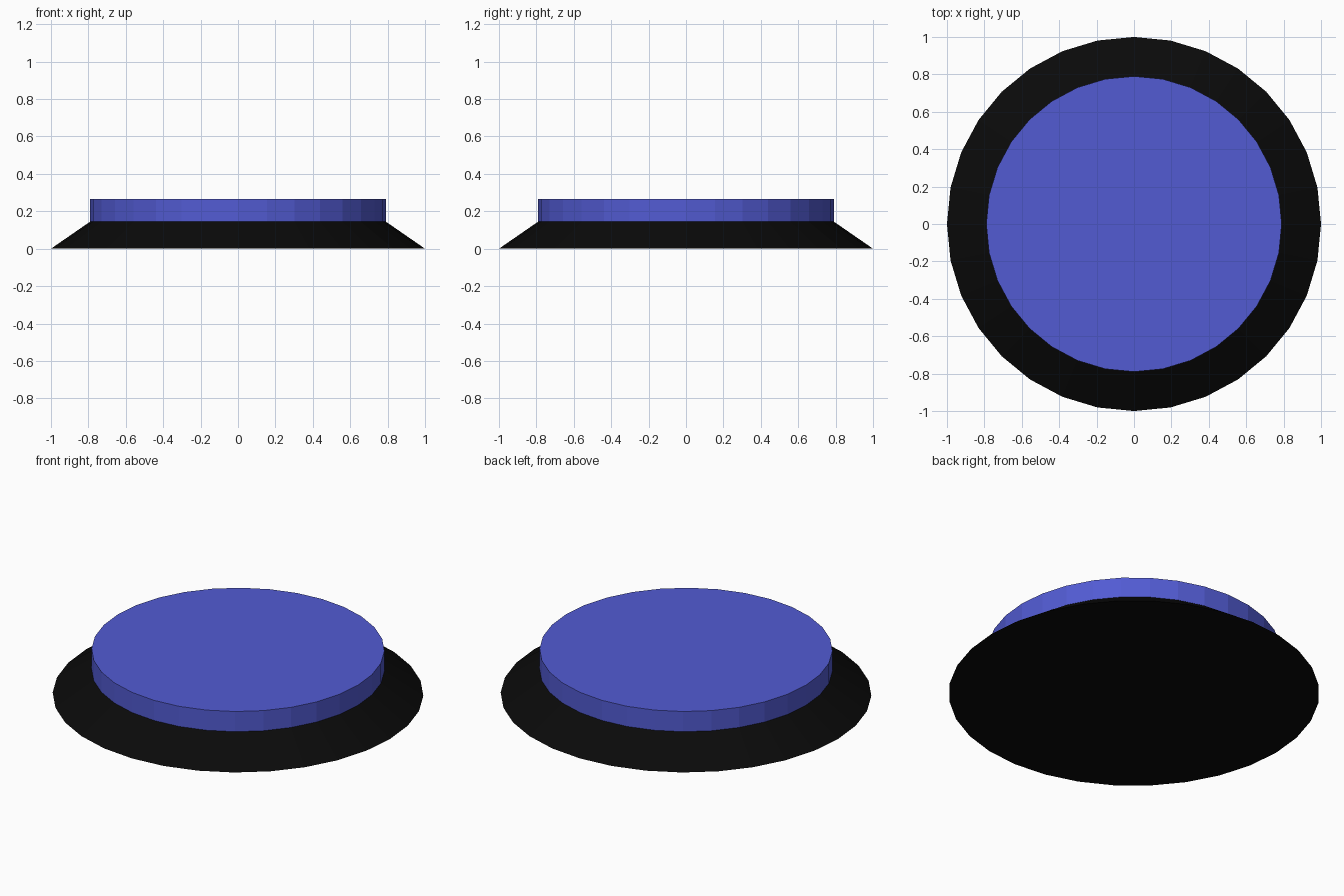
import bpy

if "Cube" in bpy.data.objects:
    bpy.data.objects.remove(bpy.data.objects["Cube"])

SIDES = 32


def material(name, color):
    mat = bpy.data.materials.new(name)
    mat.diffuse_color = (*color, 1.0)
    mat.use_nodes = True
    mat.node_tree.nodes["Principled BSDF"].inputs["Base Color"].default_value = mat.diffuse_color
    return mat


def frustum(name, r_bottom, r_top, z_bottom, z_top, mat):
    bpy.ops.mesh.primitive_cone_add(
        vertices=SIDES, radius1=r_bottom, radius2=r_top,
        depth=z_top - z_bottom, location=(0, 0, (z_bottom + z_top) / 2))
    obj = bpy.context.object
    obj.name = name
    obj.data.materials.append(mat)
    return obj


# Sloped black base
frustum("base", 1.0, 0.79, 0.0, 0.145, material("black", (0.003, 0.003, 0.003)))

# Straight-sided blue button on top
frustum("button", 0.79, 0.79, 0.145, 0.265, material("blue", (0.085, 0.105, 0.65)))
